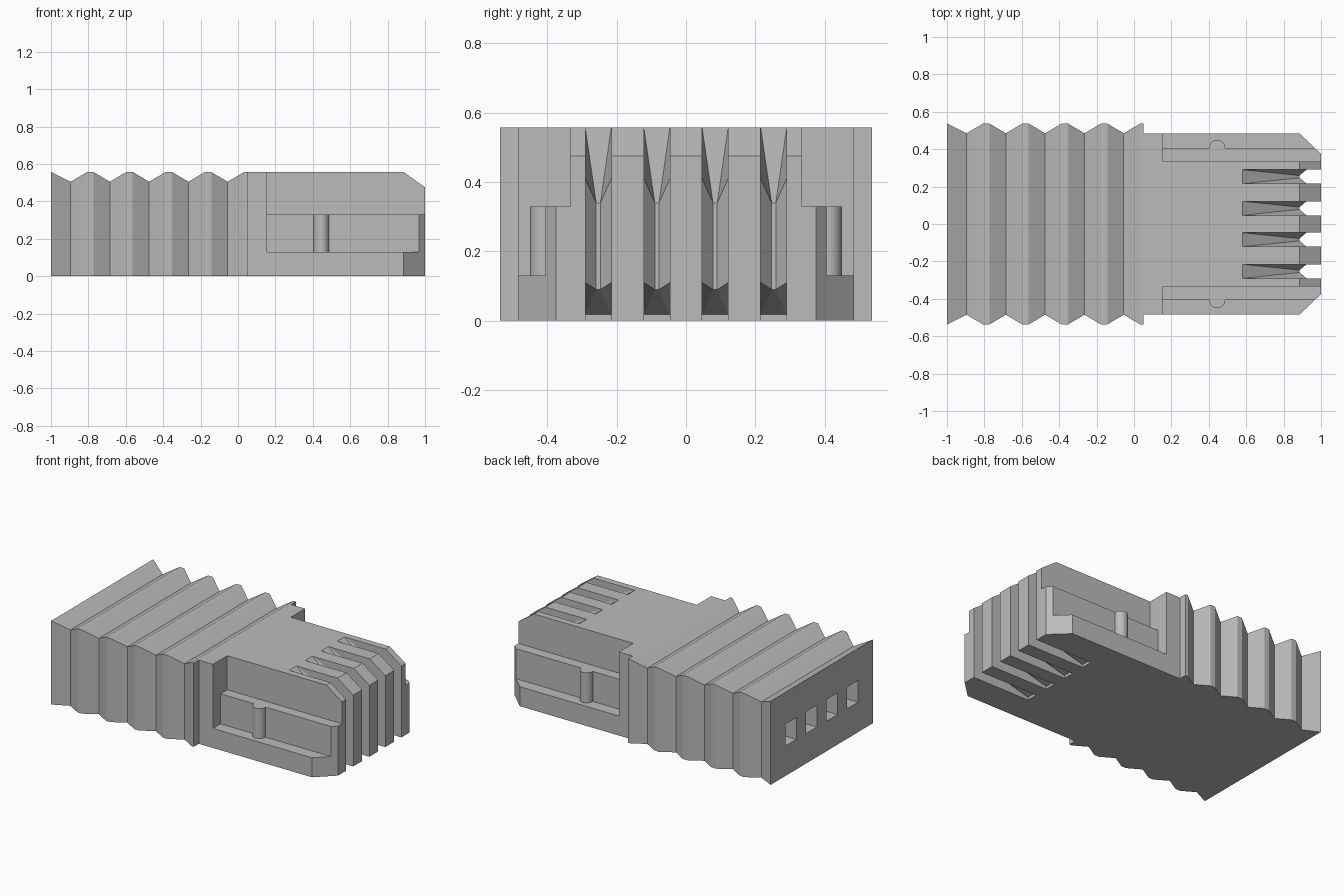
import bpy
import bmesh

cube = bpy.data.objects.get("Cube")
if cube:
    bpy.data.objects.remove(cube, do_unlink=True)

grey = bpy.data.materials.new("plain_grey")
grey.use_nodes = True
COLOUR = (0.5, 0.5, 0.5, 1)
grey.diffuse_color = COLOUR
grey.node_tree.nodes["Principled BSDF"].inputs["Base Color"].default_value = COLOUR


def make_object(name, verts, faces):
    """Mesh object with consistent outward normals."""
    mesh = bpy.data.meshes.new(name)
    bm = bmesh.new()
    points = [bm.verts.new(v) for v in verts]
    for face in faces:
        bm.faces.new([points[i] for i in face])
    bmesh.ops.recalc_face_normals(bm, faces=bm.faces)
    bm.to_mesh(mesh)
    bm.free()
    mesh.materials.append(grey)
    obj = bpy.data.objects.new(name, mesh)
    bpy.context.collection.objects.link(obj)
    return obj


def loft(name, rings):
    """Skin a row of four-cornered rings and cap both ends."""
    verts = [p for ring in rings for p in ring]
    faces = [(0, 1, 2, 3), tuple(len(verts) - k for k in (1, 2, 3, 4))]
    for r in range(0, len(verts) - 4, 4):
        for k in range(4):
            n = (k + 1) % 4
            faces.append((r + k, r + n, r + 4 + n, r + 4 + k))
    return make_object(name, verts, faces)


def ring(x, y0, y1, z0, z1):
    return [(x, y0, z0), (x, y1, z0), (x, y1, z1), (x, y0, z1)]


def cut(target, x, y, z):
    """Subtract a box given by its ranges."""
    tool = loft("cutter", [ring(end, *y, *z) for end in x])
    tool.hide_render = True
    mod = target.modifiers.new("cut", "BOOLEAN")
    mod.operation = "DIFFERENCE"
    mod.solver = "EXACT"
    mod.object = tool
    bpy.context.view_layer.objects.active = target
    bpy.ops.object.modifier_apply(modifier=mod.name)
    bpy.data.objects.remove(tool, do_unlink=True)


# Housing: ribbed grip running into a narrower nose with a bevelled tip
PITCH, FLAT, TOP = 0.21, 0.017, 0.557
WIDE, NARROW = 0.537, 0.485
sections = [(-1, WIDE, TOP)]
for i in range(5):
    peak = -1 + PITCH * (i + 1)
    sections += [(peak - PITCH / 2, NARROW, 0.505), (peak - FLAT, WIDE, TOP)]
    sections.append((peak + (FLAT if i < 4 else 0), WIDE, TOP))
sections += [(0.051, NARROW, TOP), (0.885, NARROW, TOP), (1, 0.375, 0.475)]
housing = loft("housing", [ring(x, -w, w, 0, h) for x, w, h in sections])

# Stepped side channels on the nose
for inner, low in ((0.335, 0.33), (0.405, 0.13)):
    cut(housing, (0.155, 1.1), (inner, 0.7), (low, 0.7))
    cut(housing, (0.155, 1.1), (-0.7, -inner), (low, 0.7))

# Contact slots in the nose and square wire holes in the back
HALF = 0.0375
SLOTS = (-0.253, -0.084, 0.084, 0.253)
for y in SLOTS:
    cut(housing, (0.58, 1.1), (y - HALF, y + HALF), (-0.1, 0.7))
for y in (-0.324, -0.108, 0.108, 0.324):
    cut(housing, (-1.1, -0.6), (y - 0.057, y + 0.057), (0.2, 0.345))

# Contact funnels: tapered blocks in the slots with a notched front
TIP = 0.006
for y in SLOTS:
    verts = []
    for x, half, low, high in ((0.58, HALF, 0.018, TOP),
                               (0.922, HALF, 0.11, 0.41),
                               (0.885, TIP, 0.09, 0.34)):
        verts += ring(x, y - half, y + half, low, high)
    faces = [(0, 1, 2, 3), (8, 9, 10, 11),
             (3, 2, 10, 11), (0, 1, 9, 8),      # centre ramps
             (3, 7, 11), (2, 6, 10),            # upper side ramps
             (0, 4, 8), (1, 5, 9),              # lower side ramps
             (0, 4, 7, 3), (1, 5, 6, 2),        # slot walls
             (4, 8, 11, 7), (5, 9, 10, 6)]      # notch
    make_object("contact_funnel", verts, faces)

# Round latch ribs in the side channels
for name, side in (("left_latch_rib", 1), ("right_latch_rib", -1)):
    bpy.ops.mesh.primitive_cylinder_add(vertices=32, radius=0.042, depth=0.2,
                                        location=(0.445, side * 0.408, 0.23))
    rib = bpy.context.object
    rib.name = name
    rib.data.materials.append(grey)
    bpy.ops.object.shade_smooth_by_angle()
